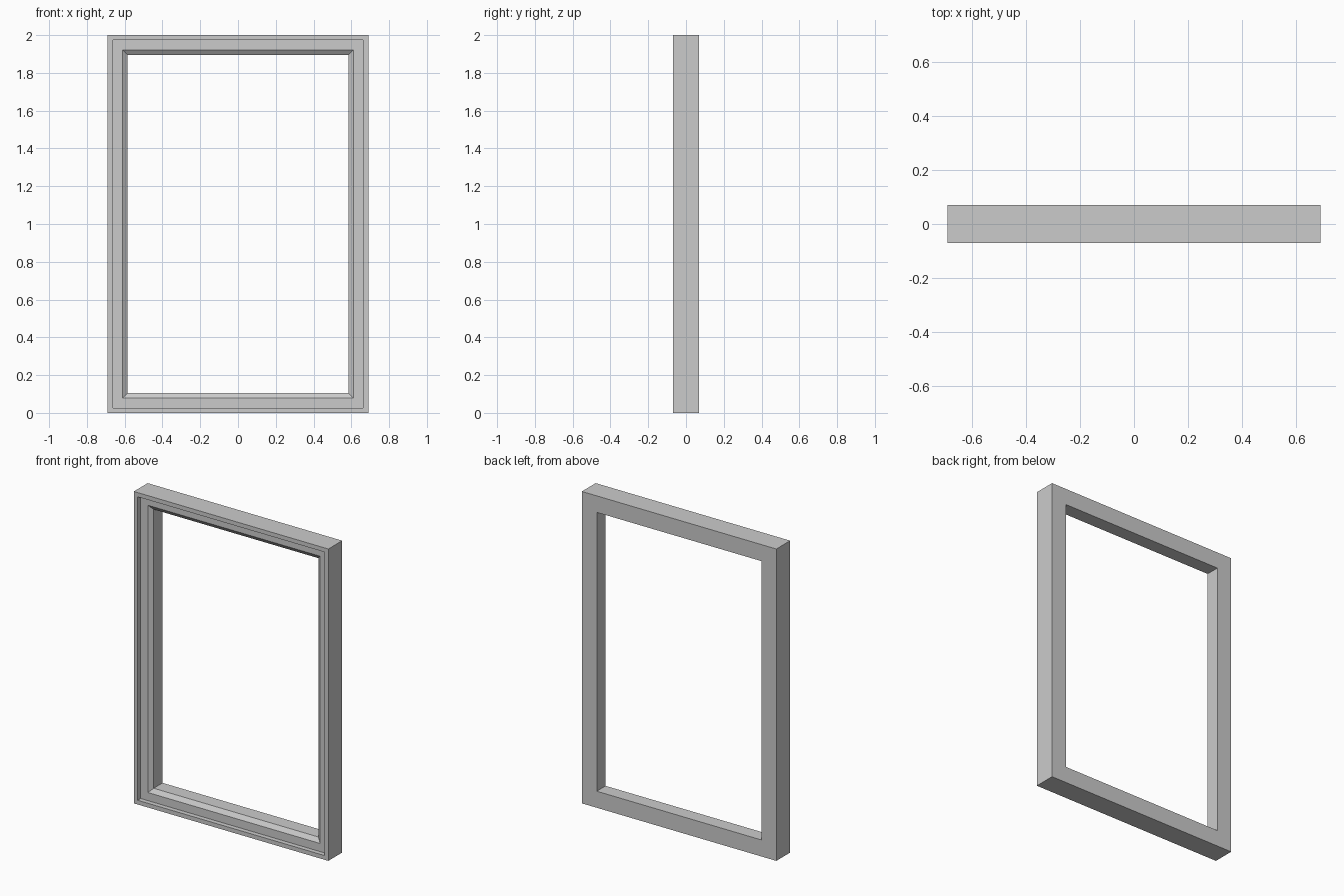
import bpy, bmesh

if "Cube" in bpy.data.objects:
    bpy.data.objects.remove(bpy.data.objects["Cube"])

HALF_W, HEIGHT = 0.69, 2.0

# Moulding cross-section: (inset from outer edge, y depth), front is -y
profile = [
    (0.0, -0.07), (0.027, -0.07),    # outer rim
    (0.027, -0.04), (0.079, -0.04),  # recessed flat
    (0.106, -0.02), (0.106, 0.07),   # bevel and opening wall
    (0.0, 0.07),                     # back
]

# Sweep the section around the four mitred corners
bm = bmesh.new()
rings = []
for i, y in profile:
    w = HALF_W - i
    rings.append([bm.verts.new(p) for p in
                  ((-w, y, i), (w, y, i), (w, y, HEIGHT - i), (-w, y, HEIGHT - i))])
for k, ring in enumerate(rings):
    nxt = rings[(k + 1) % len(rings)]
    for c in range(4):
        d = (c + 1) % 4
        bm.faces.new((ring[c], ring[d], nxt[d], nxt[c]))
bmesh.ops.recalc_face_normals(bm, faces=bm.faces)

mesh = bpy.data.meshes.new("frame")
bm.to_mesh(mesh)
bm.free()
bpy.context.collection.objects.link(bpy.data.objects.new("frame", mesh))
